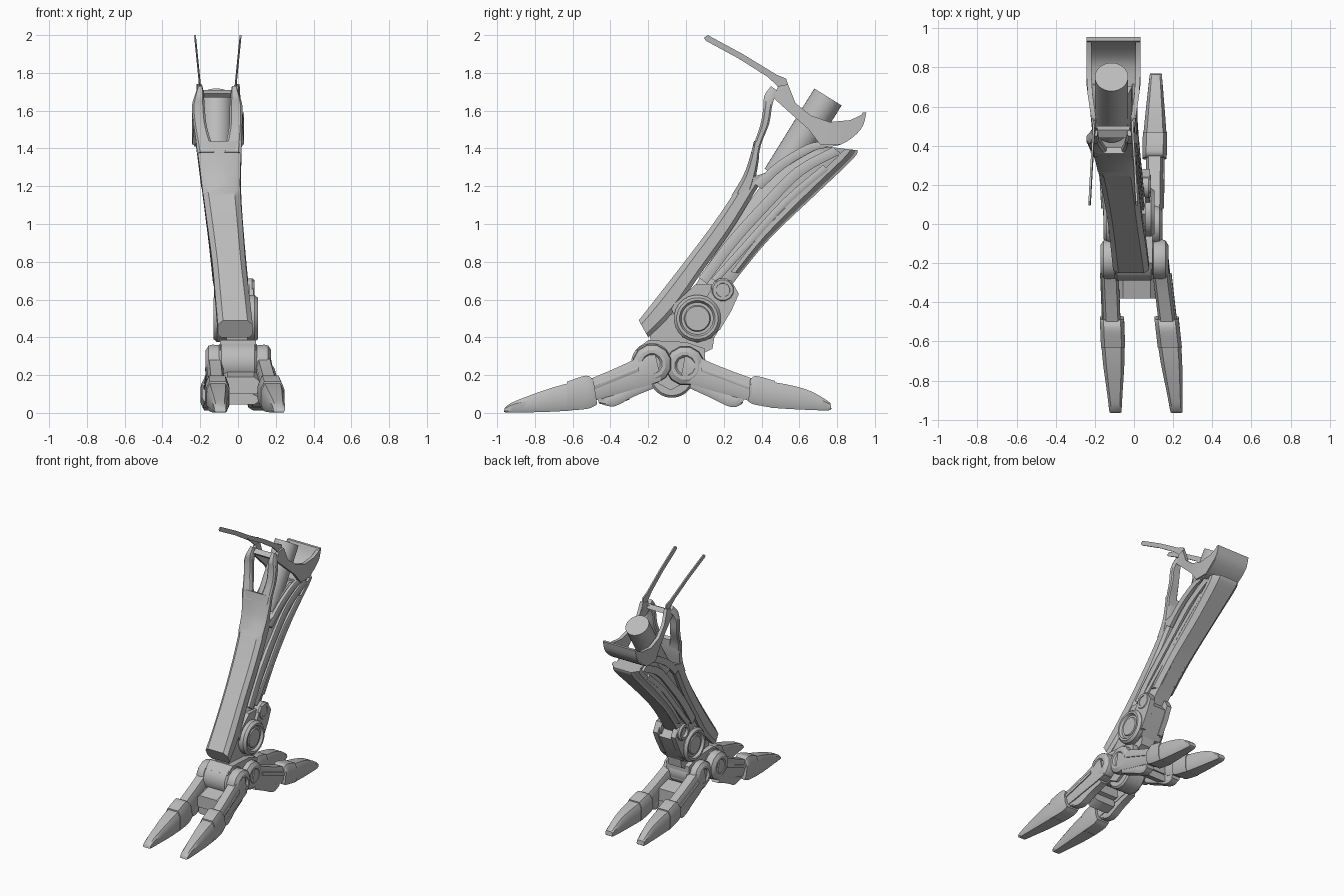
import bpy, bmesh, math
from mathutils import Vector

cube = bpy.data.objects.get("Cube")
if cube:
    bpy.data.objects.remove(cube, do_unlink=True)

metal = bpy.data.materials.new("warm grey metal")
metal.use_nodes = True
GREY = (0.5, 0.5, 0.5, 1)
metal.diffuse_color = GREY
metal.node_tree.nodes["Principled BSDF"].inputs["Base Color"].default_value = GREY


def finish(name, bm, angle=32):
    bmesh.ops.recalc_face_normals(bm, faces=bm.faces)
    mesh = bpy.data.meshes.new(name)
    bm.to_mesh(mesh)
    bm.free()
    mesh.materials.append(metal)
    ob = bpy.data.objects.new(name, mesh)
    bpy.context.collection.objects.link(ob)
    bpy.ops.object.select_all(action='DESELECT')
    ob.select_set(True)
    bpy.context.view_layer.objects.active = ob
    bpy.ops.object.shade_smooth_by_angle(angle=math.radians(angle))
    return ob


def lerp_table(table, t):
    for (a, va), (b, vb) in zip(table, table[1:]):
        if t <= b:
            return va + (vb - va) * max(0, (t - a) / (b - a))
    return table[-1][1]


def leg_x(z):
    return lerp_table([(.4, -.01), (.7, -.04), (1.2, -.09), (1.6, -.11)], z)


def leg_w(z):
    return lerp_table([(.4, .093), (.8, .088), (1.2, .1), (1.6, .135)], z)


def smooth(rows, steps=4):
    """Catmull-Rom resampling of equal-length number rows."""
    out = []
    for i in range(len(rows) - 1):
        p = [Vector(rows[max(0, min(len(rows) - 1, i + k))]) for k in (-1, 0, 1, 2)]
        for s in range(steps):
            t = s / steps
            out.append(p[1] + (p[2] - p[0]) * (t / 2)
                       + (2 * p[0] - 5 * p[1] + 4 * p[2] - p[3]) * (t * t / 2)
                       + (3 * p[1] - p[0] - 3 * p[2] + p[3]) * (t ** 3 / 2))
    return out + [Vector(rows[-1])]


BOXY = [(-.7, 0), (.7, 0), (1, .25), (1, .8), (.8, 1), (-.8, 1), (-1, .8), (-1, .25)]


def loft(name, rows, steps=4, profile=BOXY):
    """Rows: front/top y,z, back/bottom y,z, centre x, half width."""
    bm = bmesh.new()
    rings = []
    for ay, az, by, bz, cx, hw in smooth(rows, steps):
        rings.append([bm.verts.new((cx + u * hw, ay + (by - ay) * v, az + (bz - az) * v))
                      for u, v in profile])
    n = len(profile)
    for r, q in zip(rings, rings[1:]):
        for i in range(n):
            bm.faces.new((r[i], r[(i + 1) % n], q[(i + 1) % n], q[i]))
    bm.faces.new(rings[0])
    bm.faces.new(rings[-1])
    return finish(name, bm)


def leg_loft(name, rows, scale=1, profile=BOXY):
    return loft(name, [(a, b, c, d, leg_x((b + d) / 2), leg_w((b + d) / 2) * scale)
                       for a, b, c, d in rows], profile=profile)


def slab(name, outline, thick, xfn):
    """Side outline in y,z extruded along x about a warped sheet."""
    bm = bmesh.new()
    face = bm.faces.new([bm.verts.new((-thick / 2, y, z)) for y, z in outline])
    ext = bmesh.ops.extrude_face_region(bm, geom=[face], use_keep_orig=True)
    for v in ext["geom"]:
        if isinstance(v, bmesh.types.BMVert):
            v.co.x += thick
    bmesh.ops.triangulate(bm, faces=[f for f in bm.faces if len(f.verts) > 4])
    for v in bm.verts:
        v.co.x += xfn(v.co.y, v.co.z)
    return finish(name, bm)


def disc(name, x, y, z, steps, side=1, seg=24):
    """Turned part along x; steps are radius, offset pairs."""
    bm = bmesh.new()
    rings = [[bm.verts.new((x + side * h, y + r * math.cos(2 * math.pi * (i + .5) / seg),
                            z + r * math.sin(2 * math.pi * (i + .5) / seg)))
              for i in range(seg)] for r, h in steps]
    for r, q in zip(rings, rings[1:]):
        for i in range(seg):
            bm.faces.new((r[i], r[(i + 1) % seg], q[(i + 1) % seg], q[i]))
    bm.faces.new(rings[0])
    bm.faces.new(rings[-1])
    return finish(name, bm)


def rail(name, path, r, side, scale):
    """Raised rib following the side of the calf."""
    rows = [(y - r, z + r * .8, y + r, z - r * .8,
             leg_x(z) + side * leg_w(z) * scale, .016) for y, z in path]
    return loft(name, rows)


# Shin shell with its thin upper front plate
leg_loft("shin_shell", [(-.25, .49, -.2, .4), (-.14, .63, -.06, .54), (0, .81, .08, .74),
                        (.15, 1.01, .25, .98), (.27, 1.19, .39, 1.21), (.29, 1.23, .45, 1.28)])
leg_loft("shin_front_plate", [(.24, 1.15, .36, 1.19), (.305, 1.26, .37, 1.25),
                              (.34, 1.36, .385, 1.34), (.36, 1.44, .39, 1.43)])

# Calf core, back panel and shoulder of the calf
calf = [(.02, .62, .19, .6), (.1, .76, .29, .74), (.24, .97, .45, .93),
        (.38, 1.18, .68, 1.15), (.56, 1.36, .88, 1.34), (.66, 1.42, .91, 1.39)]
leg_loft("calf_core", calf, .84)
leg_loft("calf_back_panel", [(a + (c - a) * .72, b + (d - b) * .72, c, d)
                             for a, b, c, d in calf[1:]], .98,
         [(-1, 0), (1, 0), (1, .45), (.6, 1), (-.6, 1), (-1, .45)])

for side, label in ((1, "left"), (-1, "right")):
    # Calf ribs
    rail(label + "_long_rib", [(.09, .7), (.24, .9), (.42, 1.1), (.6, 1.28), (.8, 1.39)], .022, side, .86)
    rail(label + "_inner_rib", [(.15, .7), (.33, .9), (.53, 1.12), (.74, 1.3)], .015, side, .86)
    rail(label + "_front_rib", [(.38, 1.2), (.5, 1.31), (.65, 1.4), (.73, 1.42)], .02, side, .88)

    # Front prongs beside the notch
    prong = [(.345, 1.38, .385, 1.36, .065, .052), (.365, 1.44, .4, 1.43, .08, .04),
             (.395, 1.53, .44, 1.53, .095, .034), (.41, 1.62, .455, 1.62, .1, .034),
             (.415, 1.68, .47, 1.67, .095, .025), (.45, 1.73, .49, 1.7, .09, .014)]
    loft(label + "_prong", [(a, b, c, d, leg_x(b) + side * off, hw)
                            for a, b, c, d, off, hw in prong])

    # Knee bracket walls and long thin arms
    slab(label + "_bracket_wall",
         [(.46, 1.67), (.49, 1.73), (.54, 1.74), (.58, 1.64), (.66, 1.575), (.76, 1.54),
          (.87, 1.55), (.955, 1.59), (.93, 1.51), (.82, 1.42), (.71, 1.42), (.65, 1.5), (.56, 1.58)],
         .025, lambda y, z: -.105 + side * (.095 + .03 * min(1, max(0, (y - .5) / .2))))
    slab(label + "_arm",
         [(.095, 1.985), (.115, 2), (.3, 1.9), (.48, 1.79), (.53, 1.77), (.56, 1.68), (.5, 1.66),
          (.485, 1.73), (.43, 1.78), (.28, 1.875), (.105, 1.97)],
         .01, lambda y, z: -.107 + side * (.093 + max(0, z - 1.72) * .1))

    # Ankle discs, with a recessed face and raised cap
    ax = -.012
    disc(label + "_ankle_disc", ax, .06, .5,
         [(.125, .06), (.125, .1), (.11, .118), (.095, .118), (.085, .1), (.07, .1), (.065, .108)], side)
    disc(label + "_upper_pivot", ax - .008, .195, .65,
         [(.065, .05), (.065, .095), (.055, .108), (.038, .108), (.034, .09)], side, 12)
    slab(label + "_ankle_link", [(.1, .6), (.16, .7), (.24, .7), (.28, .63), (.24, .54), (.18, .44), (.06, .4)],
         .04, lambda y, z: ax + side * .075)

# Bracket rear wall, floor and front bridge
TROUGH = [(-1, 0), (1, 0), (1, 1), (-1, 1)]
loft("bracket_back", [(.955, 1.59, .935, 1.59, -.105, .137), (.925, 1.5, .9, 1.52, -.105, .135),
                      (.82, 1.42, .82, 1.45, -.105, .13), (.7, 1.41, .7, 1.43, -.105, .12)], 4, TROUGH)
loft("bracket_bridge", [(.44, 1.69, .46, 1.67, -.105, .09), (.48, 1.71, .5, 1.68, -.105, .09)], 1, TROUGH)

# Slanted piston at the knee
bm = bmesh.new()
bmesh.ops.create_cone(bm, cap_ends=True, segments=32, radius1=.085, radius2=.085, depth=.5)
axis = Vector((0, .26, .42))
turn = axis.to_track_quat('Z', 'Y')
for v in bm.verts:
    v.co = turn @ v.co + Vector((-.115, .62, 1.46))
finish("knee_piston", bm)

# Ankle housing and neck
slab("ankle_housing", [(-.08, .56), (-.02, .4), (.06, .37), (.15, .4), (.2, .48), (.26, .6), (.2, .68), (.05, .68)],
     .15, lambda y, z: -.015)
slab("ankle_neck", [(-.2, .46), (-.18, .34), (.06, .3), (.14, .34), (.15, .4), (-.04, .54)],
     .11, lambda y, z: -.005)

# Foot hub: two barrels, belly and bridge
for name, y, z, r, half in (("front_barrel", -.18, .265, .11, .1), ("rear_barrel", 0, .26, .105, .09),
                            ("belly_barrel", -.075, .2, .12, .075)):
    disc(name, 0, y, z, [(r - .012, -half), (r, -half + .012), (r, half - .012), (r - .012, half)], 1, 32)
slab("hub_bridge", [(-.26, .34), (-.2, .385), (.0, .375), (.1, .34), (.1, .22), (-.08, .12), (-.27, .22)],
     .19, lambda y, z: 0)

# Toes: link, under pad, knuckle collar, nail and pivot for each of four
FRONT = dict(
    pivot=(-.18, .26),
    link=[(-.17, .34, -.13, .17), (-.28, .28, -.22, .14), (-.4, .225, -.36, .1), (-.52, .175, -.5, .06)],
    pad=[(-.2, .2, -.17, .13), (-.3, .15, -.28, .085), (-.4, .1, -.38, .035), (-.47, .08, -.46, .05)],
    collar=[(-.49, .175, -.47, .045), (-.53, .197, -.52, .022), (-.63, .165, -.63, .012)],
    nail=[(-.61, .16, -.61, .012), (-.72, .13, -.72, .006), (-.86, .08, -.86, .002),
          (-.93, .05, -.94, .001), (-.96, .025, -.965, .005)])
REAR = dict(
    pivot=(-.005, .25),
    link=[(0, .33, -.03, .17), (.1, .28, .06, .14), (.22, .23, .2, .1), (.37, .175, .35, .06)],
    pad=[(.03, .2, .02, .13), (.14, .15, .12, .085), (.25, .1, .24, .03), (.31, .09, .3, .05)],
    collar=[(.34, .175, .33, .06), (.37, .195, .36, .045), (.47, .17, .47, .025)],
    nail=[(.45, .165, .45, .027), (.56, .145, .56, .02), (.66, .115, .67, .015),
          (.74, .07, .75, .013), (.765, .05, .77, .02)])
XS = {("front", "left"): [(-1, .222), (-.6, .18), (-.2, .13)],
      ("front", "right"): [(-1, -.093), (-.6, -.108), (-.2, -.125)],
      ("rear", "left"): [(0, .1), (.8, .112)],
      ("rear", "right"): [(0, -.11), (.8, -.155)]}
WIDTH = dict(link=lambda y: .043, pad=lambda y: .033,
             collar=lambda y: .062, nail=lambda y: .06)
for (end, label), xs in XS.items():
    spec = FRONT if end == "front" else REAR
    tip = spec["nail"][-1][0]
    for part in ("link", "pad", "collar", "nail"):
        rows = []
        for ay, az, by, bz in spec[part]:
            hw = WIDTH[part](ay)
            if part == "nail":
                hw *= .5 + .5 * min(1, abs(tip - ay) / .3)
            rows.append((ay, az, by, bz, lerp_table(xs, ay), hw))
        loft(f"{end}_{label}_toe_{part}", rows)
    # Raised tendon strip on the outside of the link
    side = 1 if label == "left" else -1
    a, b = spec["link"][1], spec["link"][3]
    loft(f"{end}_{label}_toe_tendon",
         [((p[0] + p[2]) / 2, p[1] - .035, (p[0] + p[2]) / 2, p[1] - .06,
           lerp_table(xs, p[0]) + side * .04, .012) for p in (a, b)])
    # Faceted pivot disc with a hex socket
    y, z = spec["pivot"]
    x = lerp_table(xs, y)
    disc(f"{end}_{label}_toe_pivot", x, y, z,
         [(.1, -.04), (.105, .01), (.1, .03), (.075, .046), (.055, .046), (.045, .034), (.03, .034)], side, 12)

# Cross bars between paired toes
for name, y, x in (("front", -.33, .015), ("rear", .19, -.01)):
    s = -1 if name == "front" else 1
    loft(name + "_cross_bar", [(y - s * .06, .22, y - s * .06, .13, x, .1), (y + s * .05, .19, y + s * .05, .1, x, .1)], 1)
    loft(name + "_lower_bar", [(y - s * .03, .13, y - s * .03, .07, x, .09), (y + s * .04, .1, y + s * .04, .045, x, .09)], 1)
